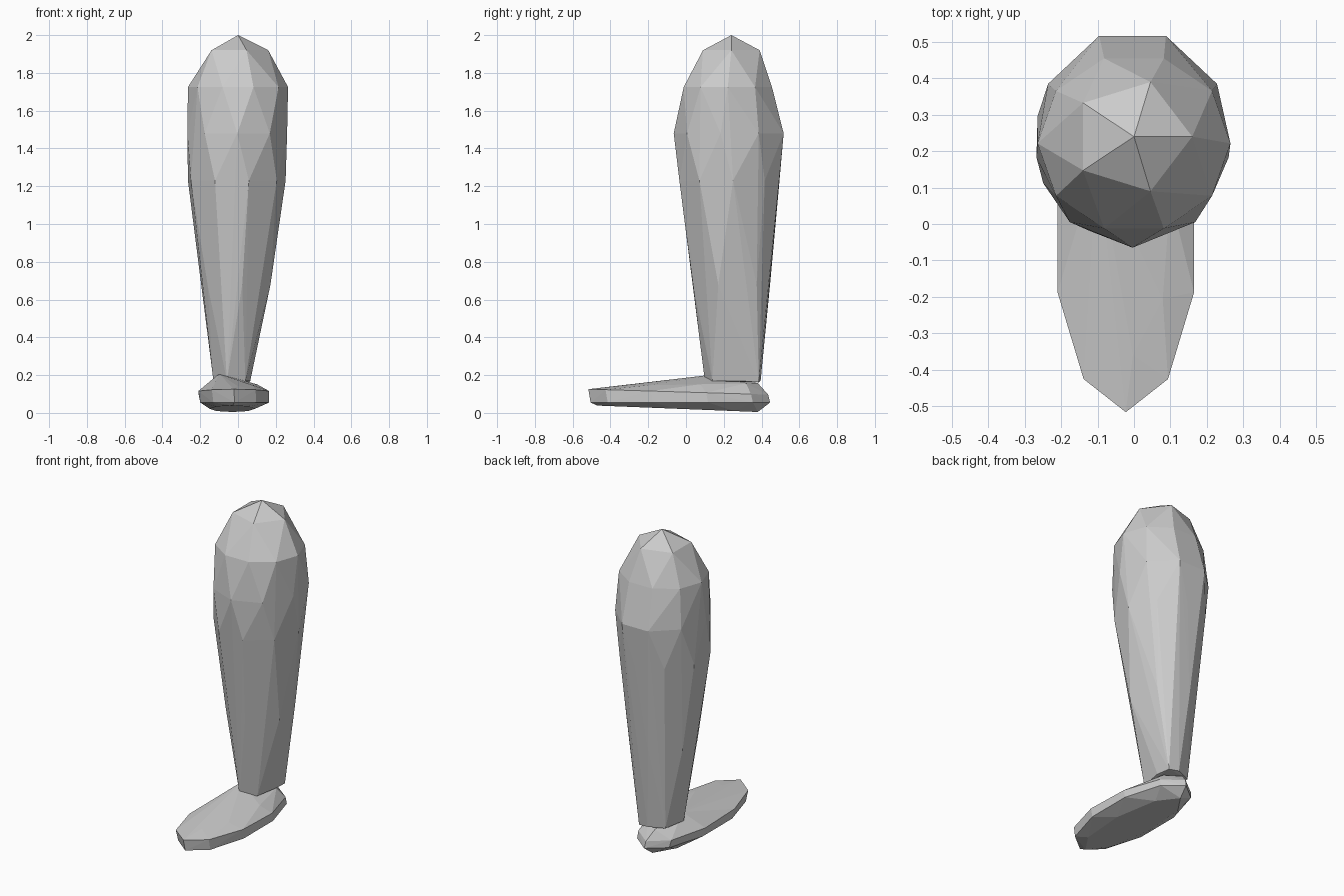
import bpy
import bmesh
from math import cos, sin, radians, tau

cube = bpy.data.objects.get("Cube")
if cube:
    bpy.data.objects.remove(cube, do_unlink=True)

# One matte grey for the whole limb
grey = bpy.data.materials.new("stone_grey")
grey.use_nodes = True
colour = (0.6, 0.6, 0.6, 1)
grey.diffuse_color = colour
grey.node_tree.nodes["Principled BSDF"].inputs["Base Color"].default_value = colour


def fit(value, values, low, high):
    """Rescale a value so that its list spans low to high."""
    return low + (value - min(values)) / (max(values) - min(values)) * (high - low)


def ring(z, x_range, y_range, sides, phase, tilt=0):
    """Polygon filling a box at height z, tilted along y."""
    angles = [radians(phase) + tau * i / sides for i in range(sides)]
    xs = [cos(a) for a in angles]
    ys = [sin(a) for a in angles]
    points = []
    for x, y in zip(xs, ys):
        y = fit(y, ys, *y_range)
        points.append((fit(x, xs, *x_range), y, z + tilt * y))
    return points


def faceted_body(name, rings, extra):
    """Wrap rings and single points in a flat-shaded skin."""
    bm = bmesh.new()
    for point in [p for r in rings for p in ring(*r)] + extra:
        bm.verts.new(point)
    result = bmesh.ops.convex_hull(bm, input=bm.verts[:])
    unused = {g for g in result["geom_interior"] + result["geom_unused"]
              if isinstance(g, bmesh.types.BMVert)}
    bmesh.ops.delete(bm, geom=list(unused), context="VERTS")
    bmesh.ops.recalc_face_normals(bm, faces=bm.faces[:])
    mesh = bpy.data.meshes.new(name)
    bm.to_mesh(mesh)
    bm.free()
    mesh.materials.append(grey)
    obj = bpy.data.objects.new(name, mesh)
    bpy.context.collection.objects.link(obj)
    return obj


# Leg: rounded knee cap, full calf, narrow ankle with a fuller outer heel corner
leg_rings = [
    (1.92, (-0.14, 0.16), (0.09, 0.39), 5, 0),
    (1.725, (-0.265, 0.265), (-0.012, 0.455), 10, 0),
    (1.48, (-0.268, 0.26), (-0.065, 0.517), 9, -90),
    (1.23, (-0.265, 0.252), (-0.035, 0.495), 9, 45),
    (0.68, (-0.195, 0.172), (0.038, 0.445), 6, 40),
    (0.17, (-0.13, 0.065), (0.1, 0.395), 6, 15),
]
faceted_body("lower_leg", leg_rings, [(0, 0.24, 2), (0.06, 0.385, 0.162)])

# Foot: flat sole, rounded toe, raised instep under the ankle
foot_rings = [
    (0.02, (-0.15, 0.09), (-0.47, 0.38), 8, 0, -0.04),
    (0.055, (-0.2, 0.165), (-0.505, 0.445), 10, 18, 0),
    (0.11, (-0.21, 0.165), (-0.517, 0.435), 10, 18, -0.03),
    (0.15, (-0.15, 0.1), (-0.36, 0.38), 8, 10, 0.02),
]
faceted_body("foot", foot_rings, [(-0.1, 0.18, 0.207)])
